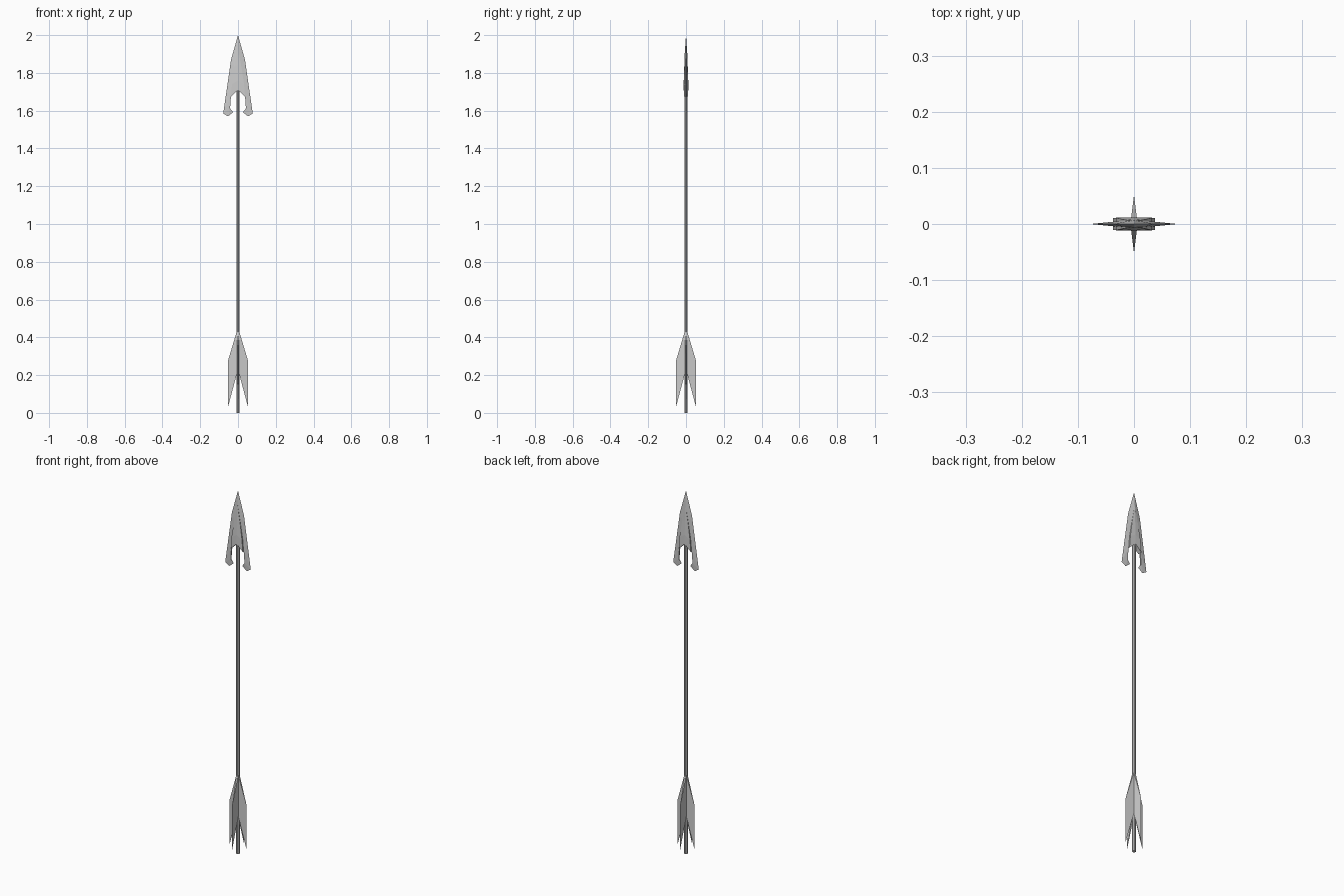
import bpy, bmesh
from math import pi
from mathutils import Matrix

if "Cube" in bpy.data.objects:
    bpy.data.objects.remove(bpy.data.objects["Cube"])


def double_sided(name, pts, faces, mirror=True, turns=(0,)):
    """Points are (x, z, half thickness); builds front, back and rim, then copies round z."""
    bm = bmesh.new()
    count = {}
    for f in faces:
        for a, b in zip(f, f[1:] + f[:1]):
            count[frozenset((a, b))] = count.get(frozenset((a, b)), 0) + 1
    for t in turns:
        for sx in ((1, -1) if mirror else (1,)):
            m = Matrix.Rotation(t, 4, 'Z')
            front = [bm.verts.new(m @ Matrix.Diagonal((sx, 1, 1, 1)) @
                     Matrix.Translation((x, -y, z)).translation) for x, z, y in pts]
            back = [bm.verts.new(m @ Matrix.Diagonal((sx, 1, 1, 1)) @
                    Matrix.Translation((x, y, z)).translation) for x, z, y in pts]
            for f in faces:
                bm.faces.new([front[i] for i in f])
                bm.faces.new([back[i] for i in reversed(f)])
                for a, b in zip(f, f[1:] + f[:1]):
                    on_axis = mirror and pts[a][0] == 0 and pts[b][0] == 0
                    open_rim = pts[a][2] > 0 or pts[b][2] > 0
                    if count[frozenset((a, b))] == 1 and open_rim and not on_axis:
                        bm.faces.new([front[a], back[a], back[b], front[b]])
    bmesh.ops.remove_doubles(bm, verts=bm.verts, dist=0.0002)
    bmesh.ops.recalc_face_normals(bm, faces=bm.faces)
    me = bpy.data.meshes.new(name)
    bm.to_mesh(me)
    bm.free()
    ob = bpy.data.objects.new(name, me)
    bpy.context.collection.objects.link(ob)
    return ob


# Shaft
bpy.ops.mesh.primitive_cylinder_add(vertices=8, radius=0.009, depth=1.74,
                                    location=(0, 0, 0.87), rotation=(0, 0, pi / 8))
bpy.context.object.name = "shaft"

# Sharp-edged blade with hooked barbs
double_sided("barbed_blade", [
    (0, 2.0, 0), (0.037, 1.87, 0), (0.078, 1.585, 0), (0.053, 1.57, 0),
    (0.026, 1.592, 0), (0.042, 1.612, 0.003), (0.037, 1.68, 0.004),
    (0.016, 1.83, 0.006), (0, 1.90, 0.007)],
    [[0, 1, 7, 8], [1, 2, 6, 7], [2, 5, 6], [2, 3, 5], [3, 4, 5]])

# Thick central body of the head, notched at the base
double_sided("head_core", [
    (0, 1.93, 0.005), (0.018, 1.83, 0.008), (0.032, 1.74, 0.011),
    (0.037, 1.675, 0.011), (0, 1.71, 0.012), (0, 1.76, 0.012), (0, 1.84, 0.009)],
    [[0, 1, 6], [6, 1, 2, 5], [5, 2, 3, 4]])

# Four tapered fletching vanes
double_sided("fletching", [
    (0.004, 0.44, 0.006), (0.052, 0.28, 0), (0.052, 0.035, 0), (0.004, 0.215, 0.006)],
    [[0, 1, 2, 3]], mirror=False, turns=[i * pi / 2 for i in range(4)])
